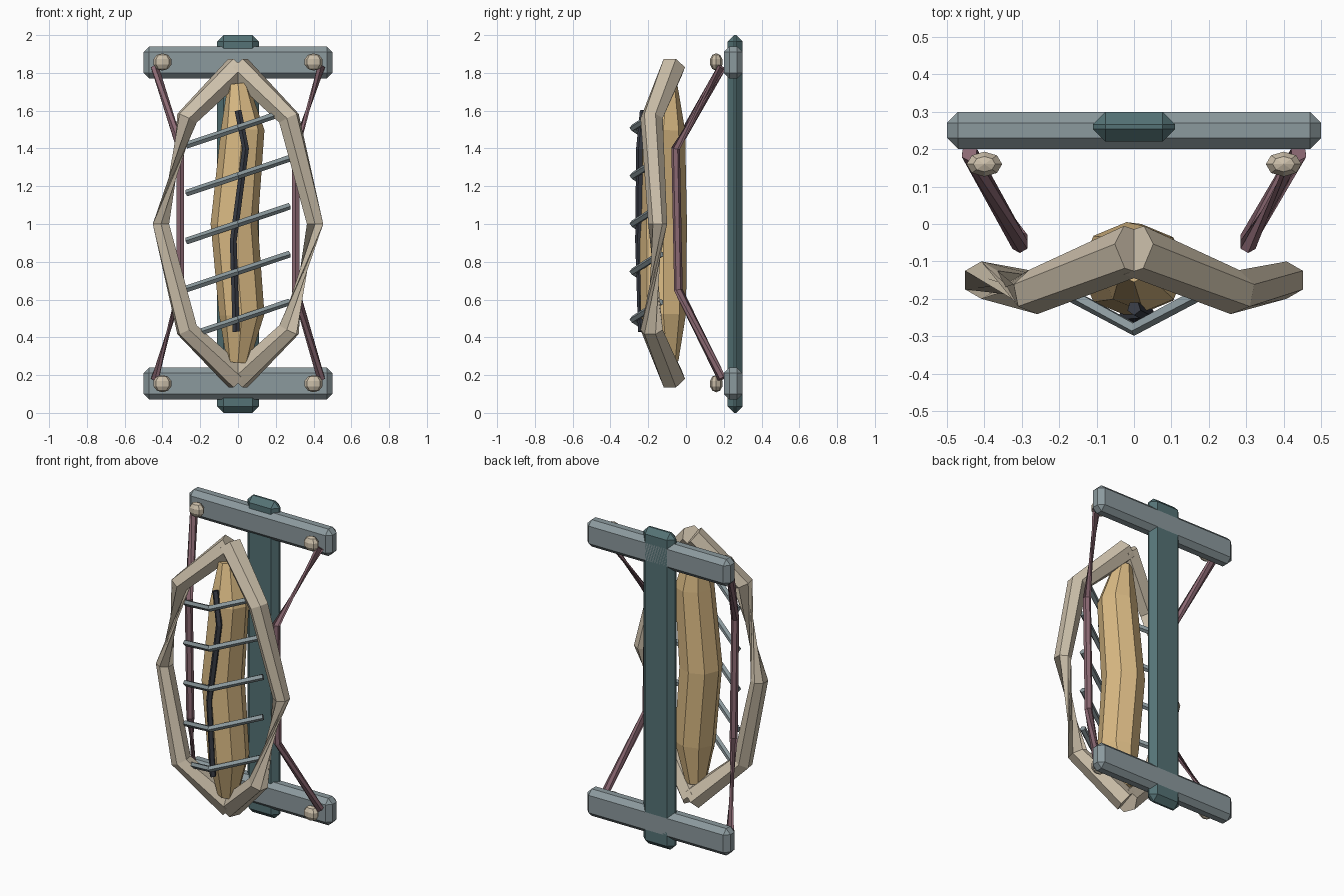
import bpy, bmesh, math
from mathutils import Vector, Matrix

if "Cube" in bpy.data.objects:
    bpy.data.objects.remove(bpy.data.objects["Cube"])

def material(name, rgb):
    m = bpy.data.materials.new(name)
    m.diffuse_color = (*rgb, 1)
    m.use_nodes = True
    m.node_tree.nodes["Principled BSDF"].inputs["Base Color"].default_value = m.diffuse_color
    return m

TEAL = material("dark_teal", (0.09, 0.17, 0.18))
GREY = material("blue_grey", (0.26, 0.32, 0.34))
BONE = material("bone", (0.60, 0.52, 0.40))
TAN = material("tan", (0.70, 0.49, 0.23))
MAUVE = material("mauve", (0.26, 0.14, 0.17))
DARK = material("charcoal", (0.04, 0.045, 0.06))

def finish(name, bm, mat):
    bmesh.ops.recalc_face_normals(bm, faces=bm.faces)
    me = bpy.data.meshes.new(name)
    bm.to_mesh(me)
    bm.free()
    me.materials.append(mat)
    ob = bpy.data.objects.new(name, me)
    bpy.context.collection.objects.link(ob)
    return ob

def tube(name, pts, radii, sides, mat):
    """Capped low-poly tube through pts with one ring per point."""
    pts = [Vector(p) for p in pts]
    if not isinstance(radii, (list, tuple)):
        radii = [radii] * len(pts)
    bm = bmesh.new()
    rings = []
    for i, p in enumerate(pts):
        t = (pts[min(i + 1, len(pts) - 1)] - pts[max(i - 1, 0)]).normalized()
        ref = Vector((1, 0, 0)) if abs(t.z) > 0.92 else Vector((0, 0, 1))
        u = t.cross(ref).normalized()
        v = t.cross(u).normalized()
        angles = [2 * math.pi * k / sides for k in range(sides)]
        rings.append([bm.verts.new(p + radii[i] * (u * math.cos(a) + v * math.sin(a)))
                      for a in angles])
    for a, b in zip(rings, rings[1:]):
        for k in range(sides):
            n = (k + 1) % sides
            bm.faces.new((a[k], a[n], b[n], b[k]))
    bm.faces.new(rings[0])
    bm.faces.new(rings[-1])
    return finish(name, bm, mat)

def box(name, centre, size, bevel, mat):
    bm = bmesh.new()
    bmesh.ops.create_cube(bm, size=1,
                          matrix=Matrix.Translation(centre) @ Matrix.Diagonal((*size, 1)))
    bmesh.ops.bevel(bm, geom=bm.edges[:], offset=bevel, segments=1, affect='EDGES')
    return finish(name, bm, mat)

# Back post and the two crossbars
box("back_post", (0, 0.26, 1.0), (0.22, 0.08, 2.0), 0.034, TEAL)
for label, z in (("upper", 1.855), ("lower", 0.155)):
    box(label + "_crossbar", (0, 0.25, z), (1.0, 0.1, 0.17), 0.03, GREY)

# Hanging body
tube("body",
     [(0, -0.10, 0.27), (0.02, -0.12, 0.52), (-0.02, -0.12, 1.0),
      (0.025, -0.12, 1.5), (0, -0.10, 1.74)],
     [0.06, 0.12, 0.125, 0.115, 0.055], 8, TAN)

# Dark seam down the front of the body
tube("front_seam",
     [(0, -0.225, 1.6), (0.04, -0.245, 1.4), (-0.025, -0.25, 0.91), (-0.01, -0.235, 0.43)],
     0.019, 5, DARK)

# Slanted bent ribs
for i in range(5):
    z = 0.495 + 0.2535 * i
    tube(f"rib_{i + 1}",
         [(-0.27, -0.135, z - 0.092), (0, -0.28, z), (0.27, -0.135, z + 0.092)],
         0.019, 5, GREY)

for side, s in (("right", 1), ("left", -1)):
    # Outer frame half
    tube(side + "_frame",
         [(0, -0.07, 1.83), (s * 0.27, -0.182, 1.56), (s * 0.408, -0.15, 1.0),
          (s * 0.27, -0.182, 0.44), (0, -0.07, 0.18)],
         [0.07, 0.06, 0.05, 0.06, 0.07], 6, BONE)
    # Strap from crossbar to crossbar
    tube(side + "_strap",
         [(s * 0.44, 0.19, 1.83), (s * 0.305, -0.055, 1.40),
          (s * 0.305, -0.04, 0.65), (s * 0.44, 0.19, 0.18)],
         0.023, 6, MAUVE)
    # Knobs
    for label, z in (("upper", 1.858), ("lower", 0.155)):
        bm = bmesh.new()
        bmesh.ops.create_uvsphere(
            bm, u_segments=8, v_segments=5, radius=1,
            matrix=Matrix.Translation((s * 0.4, 0.16, z)) @ Matrix.Diagonal((0.05, 0.035, 0.046, 1)))
        finish(f"{side}_{label}_knob", bm, BONE)
